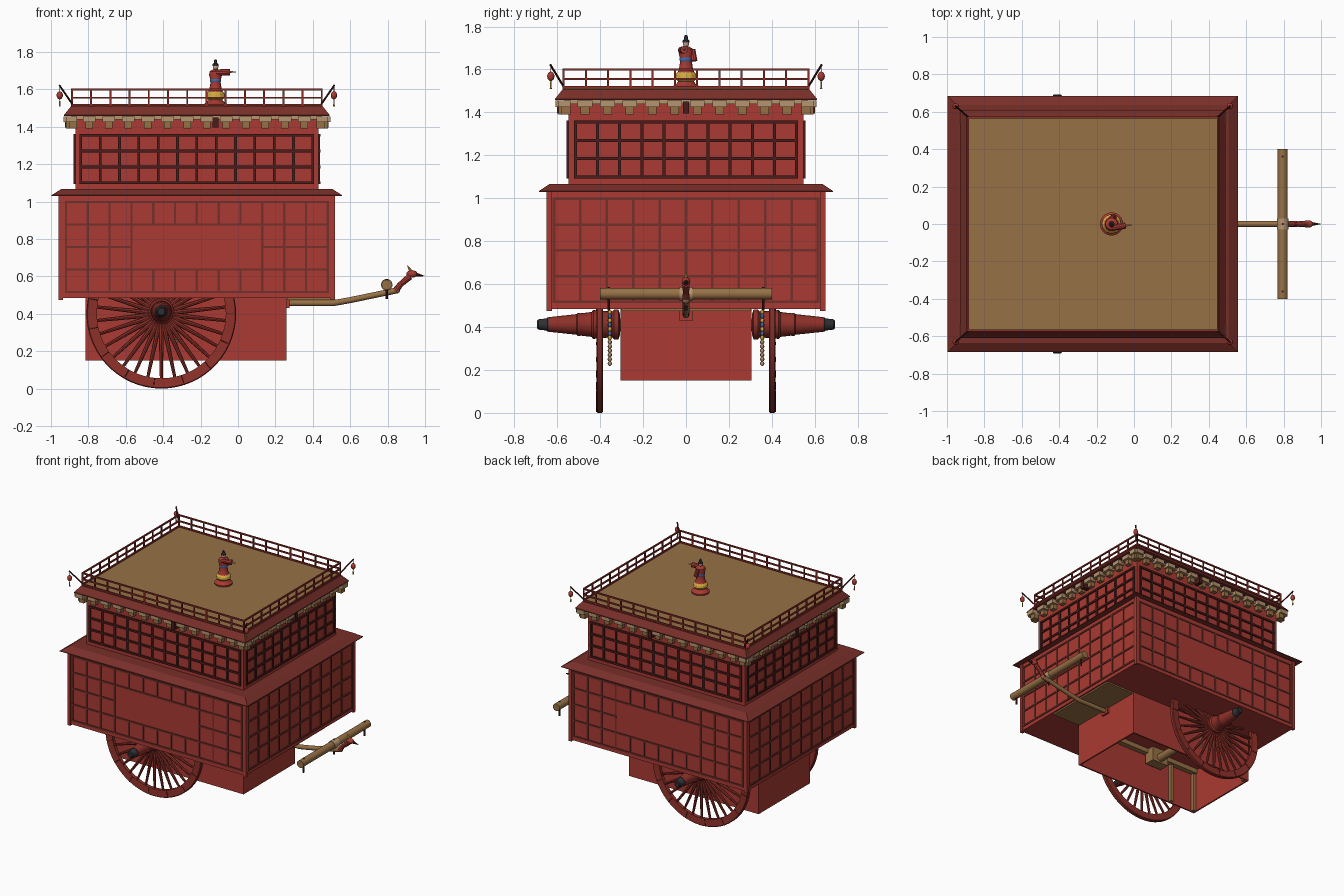
import bpy, bmesh, math
from mathutils import Vector, Matrix

if "Cube" in bpy.data.objects:
    bpy.data.objects.remove(bpy.data.objects["Cube"])

def mat(name, r, g, b):
    m = bpy.data.materials.new(name)
    m.diffuse_color = (r, g, b, 1)
    m.use_nodes = True
    m.node_tree.nodes["Principled BSDF"].inputs["Base Color"].default_value = m.diffuse_color
    return m

RED = mat("red lacquer", .40, .042, .032)
RIM = mat("rim red", .27, .03, .022)
EAVE = mat("eave red", .19, .028, .022)
DARK = mat("dark lattice", .07, .012, .01)
LINE = mat("panel line", .17, .03, .024)
TAN = mat("wood", .31, .165, .06)
PALE = mat("pale wood", .47, .30, .16)
GOLD = mat("gold", .65, .40, .05)
BLACK = mat("iron", .03, .03, .035)
SKIN = mat("skin", .6, .4, .28)
BLUE = mat("blue", .06, .14, .4)

# ---------- helpers ----------
def box(bm, x0, x1, y0, y1, z0, z1):
    m = Matrix.Translation(((x0+x1)/2, (y0+y1)/2, (z0+z1)/2)) @ Matrix.Diagonal((x1-x0, y1-y0, z1-z0, 1))
    bmesh.ops.create_cube(bm, size=1, matrix=m)

def rod(bm, p, q, r1, r2=None, seg=10):
    p, q = Vector(p), Vector(q)
    d = q - p
    m = Matrix.Translation((p+q)/2) @ d.to_track_quat('Z', 'Y').to_matrix().to_4x4()
    bmesh.ops.create_cone(bm, cap_ends=True, segments=seg, radius1=r1,
                          radius2=r1 if r2 is None else r2, depth=d.length, matrix=m)

def ball(bm, c, rx, ry, rz, seg=12):
    bmesh.ops.create_uvsphere(bm, u_segments=seg, v_segments=8, radius=1,
                              matrix=Matrix.Translation(c) @ Matrix.Diagonal((rx, ry, rz, 1)))

def lathe(bm, prof, m, seg=24, closed=False):
    """Spin (radius, height) points about local z."""
    rings = [[bm.verts.new(m @ Vector((r*math.cos(a), r*math.sin(a), h)))
              for a in (2*math.pi*i/seg for i in range(seg))] for r, h in prof]
    pairs = list(zip(rings, rings[1:])) + ([(rings[-1], rings[0])] if closed else [])
    for a, b in pairs:
        for i in range(seg):
            j = (i+1) % seg
            bm.faces.new((a[i], a[j], b[j], b[i]))
    if not closed:
        bm.faces.new(rings[0][::-1])
        bm.faces.new(rings[-1])

def part(name, material, build, smooth=False):
    bm = bmesh.new()
    build(bm)
    bmesh.ops.recalc_face_normals(bm, faces=bm.faces[:])
    me = bpy.data.meshes.new(name)
    bm.to_mesh(me)
    bm.free()
    me.materials.append(material)
    if smooth:
        me.shade_smooth()
        me.set_sharp_from_angle(angle=math.radians(35))
    ob = bpy.data.objects.new(name, me)
    bpy.context.collection.objects.link(ob)

CX = -.22                       # centre of the house in x
SIDES = ("front", "back", "left", "right")

def wall_box(bm, side, hx, hy, u0, u1, z0, z1, d0, d1):
    """Box on a wall: u along the wall from its centre, d outward from its surface."""
    if side == "front": box(bm, CX+u0, CX+u1, -hy-d1, -hy-d0, z0, z1)
    if side == "back":  box(bm, CX+u0, CX+u1, hy+d0, hy+d1, z0, z1)
    if side == "left":  box(bm, CX-hx-d1, CX-hx-d0, u0, u1, z0, z1)
    if side == "right": box(bm, CX+hx+d0, CX+hx+d1, u0, u1, z0, z1)

def is_long(s): return s in ("front", "back")

def lattice(bm, hx, hy, ux, uy, nx, ny, z0, z1, rows, w, d, blank=False):
    for s in SIDES:
        half, n = (ux, nx) if is_long(s) else (uy, ny)
        dz, du = (z1-z0)/rows, 2*half/n
        hole = blank and is_long(s)
        for j in range(rows+1):
            z = z0+j*dz
            spans = [(-half, -half+3*du), (half-3*du, half)] if hole and j == 2 else [(-half, half)]
            for a, b in spans:
                wall_box(bm, s, hx, hy, a-w, b+w, z-w, z+w, -.01, d)
        for i in range(n+1):
            u = -half+i*du
            spans = [(z0, z0+dz), (z1-dz, z1)] if hole and 3 < i < n-3 else [(z0, z1)]
            for a, b in spans:
                wall_box(bm, s, hx, hy, u-w, u+w, a, b, -.01, d*.9)

def eave(bm, hx0, hy0, hx1, hy1, z0, z1, lip):
    """Square hipped eave with a thin vertical lip."""
    rings = [[bm.verts.new((CX+sx*hx, sy*hy, z)) for sx, sy in ((-1, -1), (1, -1), (1, 1), (-1, 1))]
             for hx, hy, z in ((hx0, hy0, z0), (hx0, hy0, z0+lip), (hx1, hy1, z1))]
    for a, b in zip(rings, rings[1:]):
        for i in range(4):
            bm.faces.new((a[i], a[(i+1) % 4], b[(i+1) % 4], b[i]))
    bm.faces.new(rings[0])
    bm.faces.new(rings[-1])

# ---------- lower storey ----------
part("lower_body", RED, lambda b: box(b, CX-.732, CX+.732, -.642, .642, .485, 1.035))
part("lower_lattice", LINE, lambda b: lattice(b, .732, .642, .70, .615, 12, 10, .517, .997, 4, .006, .006, True))
def corner_posts(b):
    for sx in (-1, 1):
        for sy in (-1, 1):
            x, y = CX+sx*.727, sy*.637
            box(b, x-.012, x+.012, y-.012, y+.012, .475, 1.035)
part("lower_corner_posts", RED, corner_posts)
part("lower_eave", EAVE, lambda b: eave(b, .777, .685, .725, .635, 1.03, 1.067, .004))

# ---------- upper storey ----------
part("upper_body", RED, lambda b: box(b, CX-.65, CX+.65, -.547, .547, 1.06, 1.47))
part("upper_lattice", DARK, lambda b: lattice(b, .65, .547, .62, .515, 12, 10, 1.10, 1.355, 3, .007, .01))
def brackets(b, upper):
    for s in SIDES:
        half, n = (.68, 13) if is_long(s) else (.575, 11)
        for i in range(n+1):
            u = -half+2*half*i/n
            if upper: wall_box(b, s, .65, .547, u-.034, u+.034, 1.425, 1.455, -.01, .05)
            else: wall_box(b, s, .65, .547, u-.02, u+.02, 1.39, 1.43, -.01, .032)
part("bracket_arms", TAN, lambda b: brackets(b, False))
part("bracket_caps", PALE, lambda b: brackets(b, True))
part("bracket_beam", PALE, lambda b: box(b, CX-.67, CX+.67, -.567, .567, 1.44, 1.465))
def plaques(b):
    for s in SIDES: wall_box(b, s, .65, .547, .085, .115, 1.395, 1.45, 0, .055) if is_long(s) \
        else wall_box(b, s, .65, .547, -.015, .015, 1.395, 1.45, 0, .055)
part("name_plaques", DARK, plaques)
part("upper_eave", EAVE, lambda b: eave(b, .71, .61, .675, .575, 1.457, 1.507, .006))
part("roof_deck", TAN, lambda b: box(b, CX-.664, CX+.664, -.565, .565, 1.49, 1.511))

# ---------- railing ----------
def railing(b):
    for s in SIDES:
        half, n = (.668, 13) if is_long(s) else (.57, 11)
        for z in (1.517, 1.555, 1.60):
            wall_box(b, s, .668, .57, -half, half, z-.005, z+.005, -.005, .005)
        for i in range(n+1):
            u = -half+2*half*i/n
            wall_box(b, s, .668, .57, u-.005, u+.005, 1.50, 1.603, -.004, .004)
part("railing", RIM, railing)
CORNERS = [(sx, sy) for sx in (-1, 1) for sy in (-1, 1)]
def at(sx, sy, dx, dy, z): return (CX+sx*dx, sy*dy, z)
def lantern_poles(b):
    for c in CORNERS:
        rod(b, at(*c, .665, .57, 1.52), at(*c, .735, .632, 1.622), .005)
        rod(b, at(*c, .733, .63, 1.62), at(*c, .733, .63, 1.585), .002)
part("lantern_poles", DARK, lantern_poles)
part("lanterns", RED, lambda b: [ball(b, at(*c, .733, .63, 1.568), .017, .017, .022) for c in CORNERS], True)
part("lantern_tassels", GOLD, lambda b: [rod(b, at(*c, .733, .63, 1.508), at(*c, .733, .63, 1.55), .005, .002) for c in CORNERS])

# ---------- pointing figure on the roof ----------
FX = -.12
F = Matrix.Translation((FX, 0, 0))
part("figure_base", RED, lambda b: lathe(b, [(.06, 1.508), (.062, 1.522), (.045, 1.532), (.036, 1.545)], F), True)
part("figure_lotus", GOLD, lambda b: lathe(b, [(.036, 1.543), (.053, 1.56), (.05, 1.575), (.035, 1.592)], F, 12))
part("figure_robe", RED, lambda b: lathe(b, [(.04, 1.585), (.033, 1.60), (.026, 1.645), (.034, 1.675), (.033, 1.695), (.012, 1.708)], F, 16), True)
part("figure_sash", BLUE, lambda b: lathe(b, [(.028, 1.638), (.03, 1.644), (.03, 1.65), (.029, 1.655)], F, 16))
def sleeves(b):
    rod(b, (FX, -.022, 1.69), (-.045, -.008, 1.692), .016, .018)
    rod(b, (FX, .03, 1.692), (FX+.012, .038, 1.64), .014, .016)
part("figure_sleeves", RED, sleeves, True)
part("figure_hand", SKIN, lambda b: rod(b, (-.046, -.008, 1.694), (-.012, -.006, 1.692), .006, .002))
part("figure_head", SKIN, lambda b: ball(b, (FX, 0, 1.72), .015, .014, .018), True)
part("figure_hat", BLACK, lambda b: lathe(b, [(.016, 1.725), (.016, 1.735), (.009, 1.742), (.008, 1.755), (.003, 1.76)], F, 12), True)

# ---------- undercarriage: open-bottomed box with mechanism ----------
def under_box(b):
    x0, x1, h, t = -.815, .26, .305, .012
    for y in (-h, h-t): box(b, x0, x1, y, y+t, .15, .49)
    for x in (x0, x1-t): box(b, x, x+t, -h, h, .15, .49)
part("under_box", RED, under_box)
def mechanism(b):
    rod(b, (-.41, -.31, .41), (-.41, .31, .41), .03, seg=16)
    for s in (-1, 1):
        box(b, -.48, -.34, s*.235-.04, s*.235+.04, .37, .48)
        box(b, -.80, .245, s*.27-.02, s*.27+.02, .45, .486)
        for x in (-.79, -.58): box(b, x-.012, x+.012, s*.28-.012, s*.28+.012, .15, .48)
    box(b, .262, .50, -.30, .30, .474, .487)
part("mechanism_frame", TAN, mechanism)

# ---------- wheels ----------
WX, WZ, N = -.41, .40, 30
for s, side in ((-1, "front"), (1, "back")):
    M = Matrix.Translation((WX, 0, WZ)) @ Matrix.Rotation(-s*math.pi/2, 4, 'X')   # local z points outward
    part(side+"_wheel_rim", RIM, lambda b: lathe(b, [(.345, .388), (.395, .386), (.40, .392), (.40, .412), (.395, .418), (.345, .414)], M, 60, True), True)
    def spokes(b):
        for i in range(N):
            a = 2*math.pi*(i+.5)/N
            c, d = math.cos(a), math.sin(a)
            rod(b, M @ Vector((.05*c, .05*d, .401)), M @ Vector((.35*c, .35*d, .401)), .014, .008, 8)
    part(side+"_wheel_spokes", RIM, spokes, True)
    def joints(b):
        for i in range(15):
            a = 2*math.pi*i/15
            c, d = math.cos(a), math.sin(a)
            rod(b, M @ Vector((.346*c, .346*d, .417)), M @ Vector((.397*c, .397*d, .417)), .002, seg=6)
    part(side+"_rim_joints", DARK, joints)
    M2 = Matrix.Translation((0, 0, .012)) @ M
    part(side+"_wheel_hub", RIM, lambda b: lathe(b, [(.05, .308), (.07, .315), (.07, .335), (.06, .345), (.066, .42), (.068, .432),
         (.058, .44), (.052, .49), (.054, .495), (.054, .505), (.048, .51), (.034, .64)], M2), True)
    part(side+"_hub_cap", BLACK, lambda b: lathe(b, [(.032, .636), (.033, .645), (.028, .652), (.024, .688), (.018, .693)], M2), True)
    # bead string hanging inside the wheel
    for name, m, k in (("gold", GOLD, 0), ("blue", BLUE, 1), ("pale", PALE, 2)):
        part(f"{side}_{name}_beads", m, lambda b: [ball(b, (-.33, s*.355, .47-.02*i), .008, .01, .011, 8)
             for i in range(13) if (2 if i > 6 else i % 2) == k], True)

# ---------- draught pole and yoke ----------
def pole(b):
    pts = [(.24, 0, .457), (.51, 0, .457), (.60, 0, .473), (.85, 0, .525)]
    for p, q in zip(pts, pts[1:]): rod(b, p, q, .016, seg=16)
    for p in pts[1:]: ball(b, p, .016, .016, .016)
part("draught_pole", TAN, pole, True)
part("pole_socket", RED, lambda b: box(b, .255, .275, -.033, .033, .43, .482))
part("yoke_bar", TAN, lambda b: rod(b, (.795, -.40, .555), (.795, .40, .555), .027, seg=20), True)
part("yoke_collar", PALE, lambda b: rod(b, (.795, -.03, .555), (.795, .03, .555), .031, seg=20), True)
def pins(b):
    for y in (-.36, 0, .36): rod(b, (.795, y, .478), (.795, y, .587), .006)
part("yoke_pins", DARK, pins)
# bird-headed pole tip
def bird(b):
    rod(b, (.84, 0, .52), (.875, 0, .565), .018, .015)
    rod(b, (.875, 0, .562), (.92, 0, .60), .015, .018)
    ball(b, (.93, 0, .613), .03, .02, .02)
part("bird_neck_head", RED, bird, True)
part("bird_beak", DARK, lambda b: rod(b, (.95, 0, .61), (.998, 0, .602), .011, .001), True)
part("bird_crest", GOLD, lambda b: rod(b, (.925, 0, .625), (.905, 0, .66), .01, .001), True)
